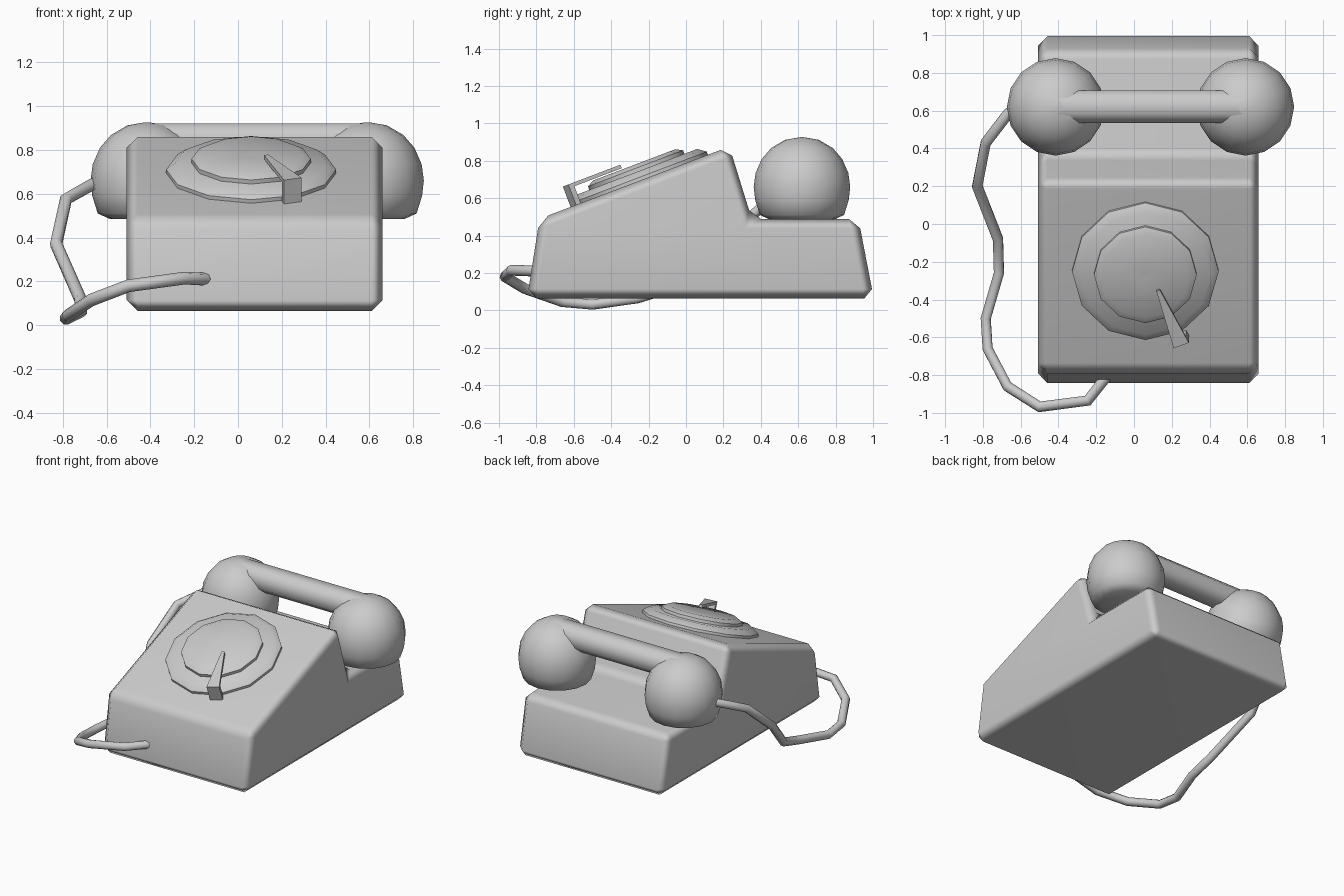
import bpy, bmesh, math
from mathutils import Matrix, Vector

if "Cube" in bpy.data.objects:
    bpy.data.objects.remove(bpy.data.objects["Cube"])


def finish(name, bm, angle, matrix=Matrix()):
    bmesh.ops.remove_doubles(bm, verts=bm.verts, dist=1e-5)
    bmesh.ops.recalc_face_normals(bm, faces=bm.faces)
    mesh = bpy.data.meshes.new(name)
    bm.to_mesh(mesh)
    bm.free()
    ob = bpy.data.objects.new(name, mesh)
    bpy.context.collection.objects.link(ob)
    ob.matrix_world = matrix
    bpy.ops.object.select_all(action='DESELECT')
    ob.select_set(True)
    bpy.context.view_layer.objects.active = ob
    if angle:
        bpy.ops.object.shade_smooth_by_angle(angle=math.radians(angle))
    return ob


def bridge(bm, rings, cap=True):
    """Join equal-length closed rings of points into a skin."""
    rings = [[bm.verts.new(p) for p in r] for r in rings]
    n = len(rings[0])
    for a, b in zip(rings, rings[1:]):
        for i in range(n):
            bm.faces.new((a[i], a[(i + 1) % n], b[(i + 1) % n], b[i]))
    if cap:
        bm.faces.new(rings[0][::-1])
        bm.faces.new(rings[-1])


def lathe(name, profile, sides, angle, matrix):
    bm = bmesh.new()
    turns = [2 * math.pi * i / sides for i in range(sides)]
    bridge(bm, [[(r * math.cos(t), r * math.sin(t), z) for t in turns] for r, z in profile])
    return finish(name, bm, angle, matrix)


# body: wedge with a cradle step behind, all edges chamfered
side = [(-0.85, 0.065), (-0.783, 0.49), (0.232, 0.876), (0.352, 0.488),
        (0.922, 0.488), (1.004, 0.065)]
bm = bmesh.new()
bridge(bm, [[(x, y, z) for y, z in side] for x in (-0.508, 0.66)])
bmesh.ops.recalc_face_normals(bm, faces=bm.faces)
bmesh.ops.bevel(bm, geom=bm.edges[:], offset=0.05, segments=1, profile=0.5, affect='EDGES')
body = finish("body", bm, 65)
body.modifiers.new("flat_panels", 'WEIGHTED_NORMAL').keep_sharp = True

# dial: two stepped discs on the sloping face
slope = Matrix.Translation((0.06, -0.245, 0.694)) @ Matrix.Rotation(math.radians(20.8), 4, 'X')
lathe("dial_base", [(0.388, -0.02), (0.388, 0.018), (0.345, 0.05)], 12, 40, slope)
lathe("dial_wheel", [(0.272, 0.03), (0.272, 0.07), (0.235, 0.09), (0.02, 0.085)], 12, 40, slope)

# finger stop: tapered plate with a bent-down foot
tip, end = Vector((0.068, -0.072)), Vector((0.19, -0.382))
along = (end - tip).normalized()
across = Vector((-along.y, along.x))
length = (end - tip).length
bent = [(0, 0.097), (0, 0.117), (length, 0.117), (length, -0.005),
        (length - 0.03, -0.005), (length - 0.03, 0.097)]
bm = bmesh.new()
rings = []
for s in (-1, 1):
    ring = []
    for d, h in bent:
        p = tip + along * d + across * s * (0.01 + 0.033 * d / length)
        ring.append((p.x, p.y, h))
    rings.append(ring)
bridge(bm, rings)
finish("finger_stop", bm, 0, slope)

# handset: two rounded ends joined by an eight-sided bar
cup = [(0.17, 0.485), (0.225, 0.51), (0.25, 0.59), (0.258, 0.66), (0.248, 0.735),
       (0.215, 0.81), (0.165, 0.868), (0.09, 0.912), (0.01, 0.926)]
for name, x in (("mouthpiece", -0.415), ("earpiece", 0.59)):
    lathe(name, cup, 16, 50, Matrix.Translation((x, 0.62, 0)))

section = [(-0.086, 0.80), (-0.045, 0.76), (0.045, 0.76), (0.086, 0.80),
           (0.086, 0.875), (0.04, 0.921), (-0.04, 0.921), (-0.086, 0.875)]
bm = bmesh.new()
bridge(bm, [[(x, 0.622 + y, z) for y, z in section] for x in (-0.42, 0.6)])
finish("handset_bar", bm, 50)

# cord: angular tube from the mouthpiece to the front of the body
path = [(-0.60, 0.64, 0.66), (-0.67, 0.58, 0.64), (-0.785, 0.43, 0.575), (-0.83, 0.20, 0.37),
        (-0.72, -0.08, 0.12), (-0.715, -0.26, 0.065), (-0.785, -0.50, 0.031),
        (-0.775, -0.66, 0.045), (-0.67, -0.86, 0.115), (-0.50, -0.968, 0.18),
        (-0.245, -0.935, 0.215), (-0.14, -0.80, 0.21)]
curve = bpy.data.curves.new("cord", 'CURVE')
curve.dimensions = '3D'
curve.bevel_depth = 0.029
curve.bevel_resolution = 2
curve.use_fill_caps = True
spline = curve.splines.new('POLY')
spline.points.add(len(path) - 1)
for point, co in zip(spline.points, path):
    point.co = (*co, 1)
spline.use_smooth = True
bpy.context.collection.objects.link(bpy.data.objects.new("cord", curve))
